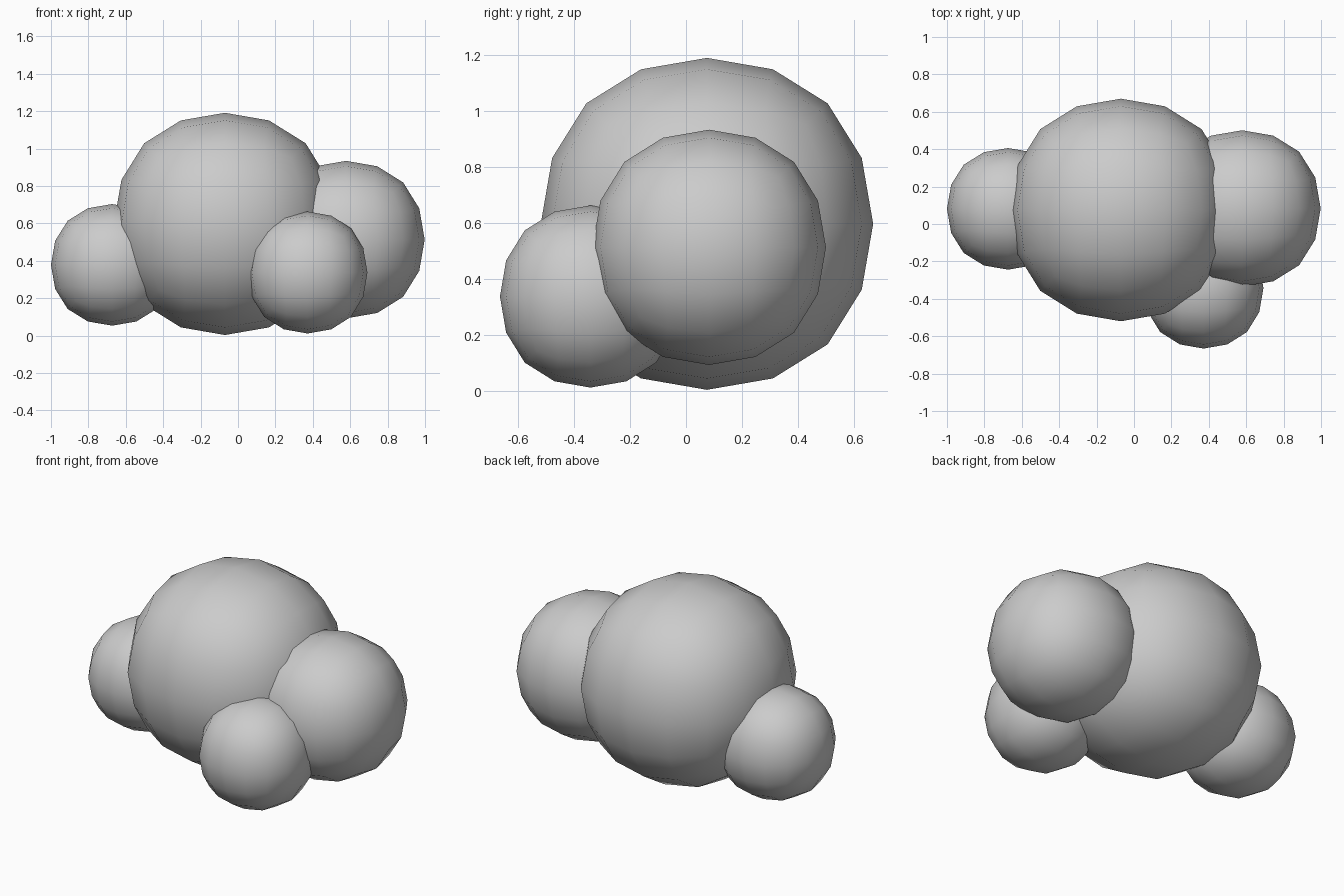
import bpy

if "Cube" in bpy.data.objects:
    bpy.data.objects.remove(bpy.data.objects["Cube"])

# A cube smoothed to its limit surface reaches this fraction of its half size
LIMIT = 0.8395


def puff(name, centre, radii):
    """Rounded lobe made from a cube with two levels of subdivision."""
    bpy.ops.mesh.primitive_cube_add(size=2, location=centre)
    ob = bpy.context.object
    ob.name = name
    ob.scale = [r / LIMIT for r in radii]
    bpy.ops.object.transform_apply(location=False, rotation=False, scale=True)
    sub = ob.modifiers.new("rounding", 'SUBSURF')
    sub.levels = sub.render_levels = 2
    bpy.ops.object.shade_smooth()
    return ob


# Large middle lobe
puff("main_lobe", (-0.07, 0.075, 0.597), (0.594, 0.595, 0.594))
# Medium lobe on the right
puff("right_lobe", (0.578, 0.083, 0.513), (0.42, 0.418, 0.421))
# Small lobes on the left and at the front
puff("left_lobe", (-0.673, 0.081, 0.378), (0.327, 0.325, 0.325))
puff("front_lobe", (0.372, -0.342, 0.337), (0.32, 0.324, 0.326))
